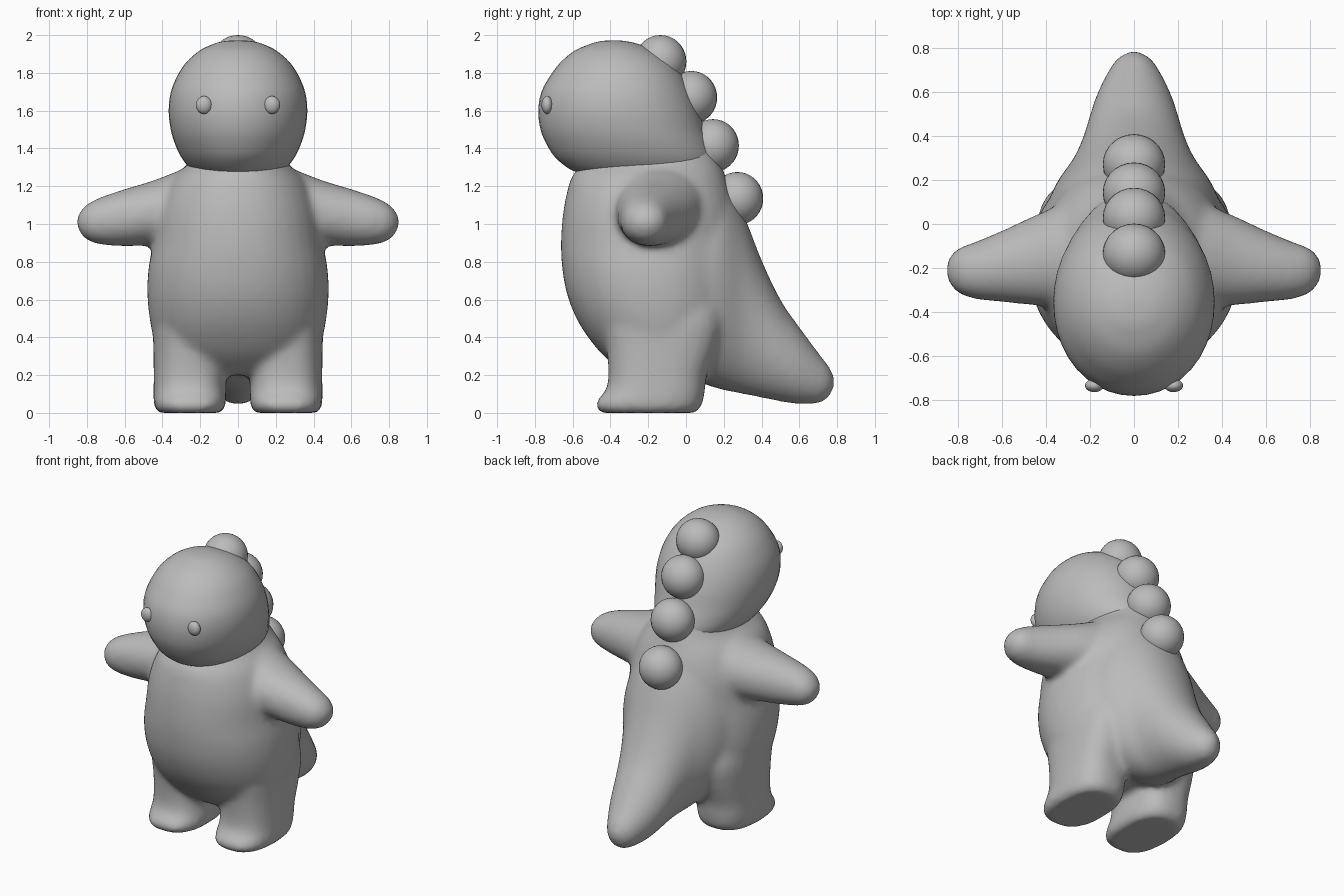
import bpy
import bmesh
from math import cos, sin, tau
from mathutils import Matrix, Vector

cube = bpy.data.objects.get("Cube")
if cube:
    bpy.data.objects.remove(cube, do_unlink=True)

# One plain grey for the whole toy
grey = bpy.data.materials.new("soft grey")
grey.use_nodes = True
grey.diffuse_color = (0.5, 0.5, 0.5, 1)
grey.node_tree.nodes["Principled BSDF"].inputs["Base Color"].default_value = grey.diffuse_color


def catmull(p, q, r, s, t):
    """Smooth blend between the values q and r."""
    return 0.5 * (2 * q + (r - p) * t + (2 * p - 5 * q + 4 * r - s) * t * t
                  + (3 * q - p - 3 * r + s) * t ** 3)


def refine(sections, steps=4):
    """Add smooth in-between sections."""
    last = len(sections) - 1
    result = []
    for i in range(last):
        keys = [sections[min(max(i + k, 0), last)] for k in (-1, 0, 1, 2)]
        for step in range(steps):
            result.append([catmull(*values, step / steps) for values in zip(*keys)])
    return result + [sections[-1]]


def loft(bm, axis, sections, power=2.0, side=1, sides=40):
    """Skin rounded sections (position, a min, a max, b min, b max) along an axis."""
    a_axis, b_axis = [k for k in range(3) if k != axis]
    rings = []
    for pos, a0, a1, b0, b1 in refine(sections):
        ring = []
        for k in range(sides):
            c, s = cos(tau * k / sides), sin(tau * k / sides)
            size = (abs(c) ** power + abs(s) ** power) ** (-1 / power)
            point = Vector()
            point[axis] = pos
            point[a_axis] = (a0 + a1) / 2 + (a1 - a0) / 2 * c * size
            point[b_axis] = (b0 + b1) / 2 + (b1 - b0) / 2 * s * size
            point.x *= side
            ring.append(bm.verts.new(point))
        rings.append(ring)
    faces = [bm.faces.new(rings[0]), bm.faces.new(rings[-1])]
    for low, high in zip(rings, rings[1:]):
        for k in range(sides):
            n = (k + 1) % sides
            faces.append(bm.faces.new((low[k], low[n], high[n], high[k])))
    bmesh.ops.recalc_face_normals(bm, faces=faces)


def symmetric(rows):
    """Turn (position, half width, b min, b max) into full sections."""
    return [(pos, -w, w, b0, b1) for pos, w, b0, b1 in rows]


def finish(name, bm):
    mesh = bpy.data.meshes.new(name)
    bm.to_mesh(mesh)
    bm.free()
    mesh.materials.append(grey)
    for face in mesh.polygons:
        face.use_smooth = True
    obj = bpy.data.objects.new(name, mesh)
    bpy.context.collection.objects.link(obj)
    return obj


def ball(name, centre, radii):
    bm = bmesh.new()
    bmesh.ops.create_uvsphere(bm, u_segments=28, v_segments=18, radius=1,
                              matrix=Matrix.LocRotScale(centre, None, radii))
    return finish(name, bm)


# Torso with a neck core that runs up inside the head
torso = symmetric([
    (0.20, 0.22, -0.30, 0.15), (0.27, 0.35, -0.40, 0.20), (0.35, 0.43, -0.48, 0.23),
    (0.48, 0.465, -0.57, 0.26), (0.62, 0.48, -0.628, 0.28), (0.76, 0.475, -0.655, 0.28),
    (0.90, 0.45, -0.662, 0.28), (1.05, 0.43, -0.652, 0.27), (1.17, 0.39, -0.63, 0.24),
    (1.25, 0.34, -0.605, 0.21), (1.32, 0.265, -0.55, 0.185), (1.42, 0.21, -0.45, 0.14),
    (1.58, 0.16, -0.35, 0.07), (1.70, 0.08, -0.28, 0.00)])

# Tail, deep at the back and narrowing to a rounded tip
tail = symmetric([
    (0.00, 0.40, 0.20, 1.25), (0.10, 0.39, 0.15, 1.24), (0.20, 0.345, 0.12, 1.22),
    (0.30, 0.275, 0.10, 1.06), (0.40, 0.23, 0.08, 0.81), (0.50, 0.20, 0.06, 0.60),
    (0.60, 0.165, 0.045, 0.455), (0.70, 0.115, 0.05, 0.32), (0.755, 0.075, 0.08, 0.25),
    (0.787, 0.02, 0.14, 0.19)])

# Arm sections run outwards from the shoulder
arm = [
    (0.20, -0.38, 0.12, 0.85, 1.32), (0.32, -0.38, 0.09, 0.87, 1.28),
    (0.45, -0.37, 0.04, 0.885, 1.23), (0.60, -0.355, -0.03, 0.882, 1.185),
    (0.72, -0.342, -0.08, 0.89, 1.145), (0.80, -0.315, -0.11, 0.915, 1.105),
    (0.84, -0.27, -0.15, 0.96, 1.06), (0.856, -0.23, -0.19, 1.00, 1.03)]

# Leg sections rise from the sole, with the toe pushed forward
leg = [(z, 0.255 - w, 0.255 + w, front, back) for z, w, front, back in [
    (0.00, 0.165, -0.45, 0.05), (0.025, 0.185, -0.475, 0.075), (0.06, 0.192, -0.475, 0.09),
    (0.12, 0.192, -0.425, 0.10), (0.20, 0.191, -0.41, 0.11), (0.34, 0.193, -0.42, 0.16),
    (0.48, 0.195, -0.44, 0.19), (0.62, 0.17, -0.42, 0.17)]]

bm = bmesh.new()
loft(bm, 2, torso, 2.15)
loft(bm, 1, tail, 2.0)
for side in (-1, 1):
    loft(bm, 0, arm, 2.1, side)
    loft(bm, 2, leg, 2.6, side)
body = finish("body", bm)

# Fuse the body parts into one soft skin
fuse = body.modifiers.new("fuse", 'REMESH')
fuse.mode = 'VOXEL'
fuse.voxel_size = 0.02
fuse.use_smooth_shade = True
soften = body.modifiers.new("soften", 'SMOOTH')
soften.factor = 0.5
soften.iterations = 12

# Head, rounded above a flat underside
bm = bmesh.new()
loft(bm, 2, symmetric([
    (1.275, 0.21, -0.57, 0.10), (1.29, 0.25, -0.615, 0.14), (1.35, 0.298, -0.69, 0.15),
    (1.42, 0.332, -0.737, 0.13), (1.50, 0.356, -0.77, 0.10), (1.60, 0.367, -0.782, 0.07),
    (1.70, 0.355, -0.765, 0.03), (1.79, 0.318, -0.715, -0.02), (1.86, 0.27, -0.66, -0.08),
    (1.92, 0.20, -0.585, -0.17), (1.955, 0.125, -0.50, -0.26), (1.968, 0.07, -0.45, -0.32),
    (1.972, 0.02, -0.40, -0.36)]), 2.05)
finish("head", bm)

# Eyes
for name, side in (("left_eye", 1), ("right_eye", -1)):
    ball(name, (side * 0.18, -0.735, 1.63), (0.043, 0.03, 0.047))

# Round back plates from crown to mid back
plates = [(-0.135, 1.86), (0.028, 1.67), (0.143, 1.415), (0.272, 1.135)]
for number, (y, z) in enumerate(plates, 1):
    ball(f"back_plate_{number}", (0, y, z), (0.142, 0.137, 0.14))
